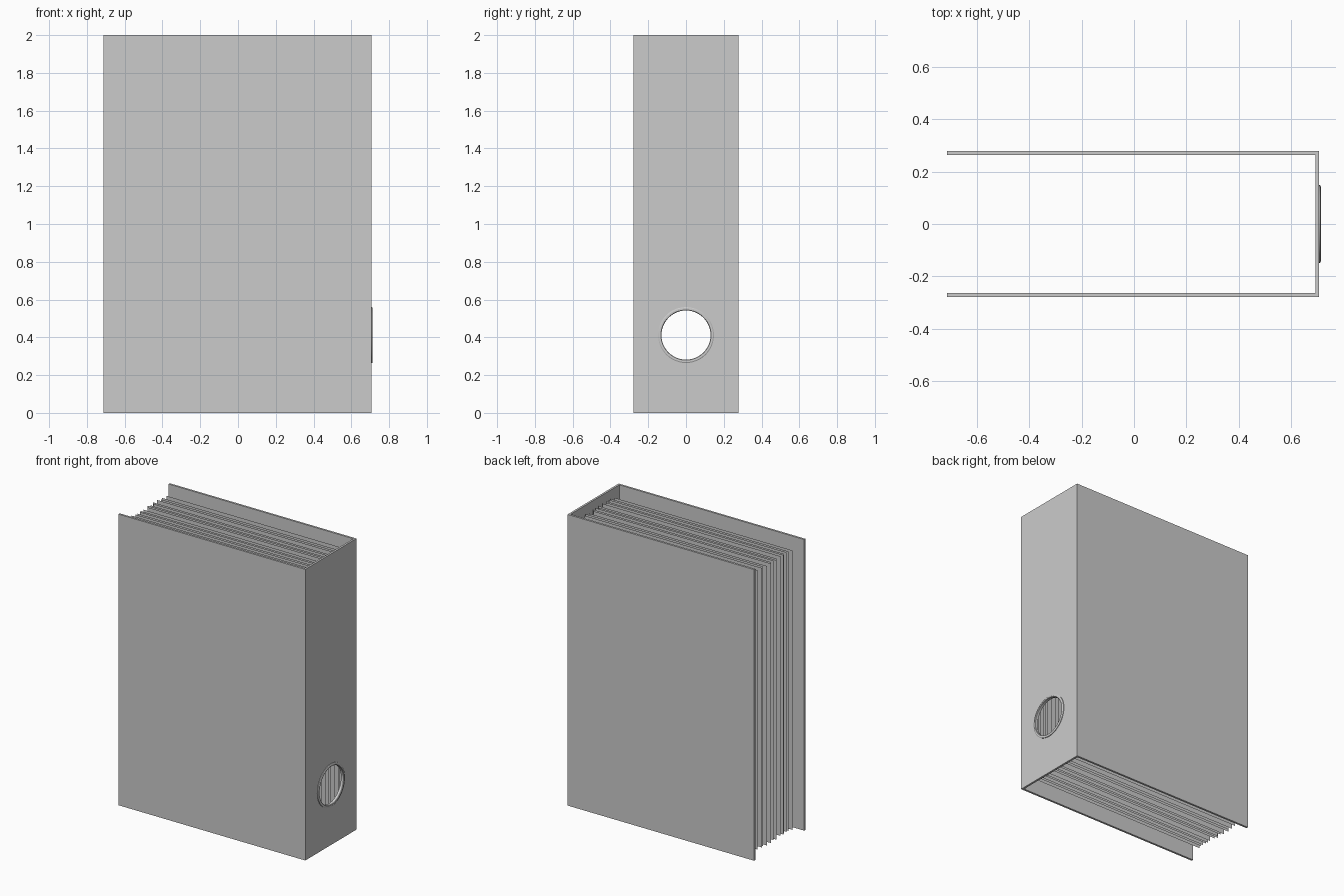
import bpy, math
from mathutils import Vector

if "Cube" in bpy.data.objects:
    bpy.data.objects.remove(bpy.data.objects["Cube"])

HOLE_Z = 0.412
HALF_W = 0.278
BOARD = 0.014


def mesh_object(name, verts, faces):
    mesh = bpy.data.meshes.new(name)
    mesh.from_pydata(verts, [], faces)
    obj = bpy.data.objects.new(name, mesh)
    bpy.context.collection.objects.link(obj)
    return obj


def box(name, lo, hi):
    lo, hi = Vector(lo), Vector(hi)
    bpy.ops.mesh.primitive_cube_add(size=1, location=(lo + hi) / 2)
    obj = bpy.context.object
    obj.name = name
    obj.scale = hi - lo
    bpy.ops.object.transform_apply(location=False, rotation=False, scale=True)
    return obj


# Front and back cover boards
for name, s in (("front_cover", -1), ("back_cover", 1)):
    y0, y1 = sorted((s * HALF_W, s * (HALF_W - BOARD)))
    box(name, (-0.713, y0, 0), (0.706, y1, 2))

# Spine board with finger hole
inner = HALF_W - BOARD
spine = box("spine", (0.692, -inner, 0), (0.706, inner, 2))
bpy.ops.mesh.primitive_cylinder_add(vertices=48, radius=0.135, depth=0.2,
                                    location=(0.7, 0, HOLE_Z),
                                    rotation=(0, math.pi / 2, 0))
cutter = bpy.context.object
cutter.name = "hole_cutter"
cutter.hide_render = True
cutter.hide_set(True)
cut = spine.modifiers.new("finger_hole", 'BOOLEAN')
cut.operation = 'DIFFERENCE'
cut.object = cutter

# Grommet lining the finger hole: (radius, x) profile turned about x
profile = [(0.130, 0.692), (0.130, 0.710), (0.133, 0.713),
           (0.143, 0.713), (0.148, 0.710), (0.148, 0.706),
           (0.135, 0.706), (0.135, 0.692)]
SEG, n = 48, len(profile)
verts = [(x, r * math.cos(a), HOLE_Z + r * math.sin(a))
         for a in (2 * math.pi * i / SEG for i in range(SEG))
         for r, x in profile]
faces = [(i * n + j, i * n + (j + 1) % n,
          (i + 1) % SEG * n + (j + 1) % n, (i + 1) % SEG * n + j)
         for i in range(SEG) for j in range(n)]
grommet = mesh_object("hole_grommet", verts, faces)
bpy.ops.object.select_all(action='DESELECT')
grommet.select_set(True)
bpy.context.view_layer.objects.active = grommet
bpy.ops.object.mode_set(mode='EDIT')
bpy.ops.mesh.select_all(action='SELECT')
bpy.ops.mesh.normals_make_consistent(inside=False)
bpy.ops.object.mode_set(mode='OBJECT')
bpy.ops.object.shade_smooth_by_angle(angle=math.radians(30))

# Loose paper sheets: (y position, slide toward the open side)
sheets = [(0.193, 0), (0.152, 0.007), (0.130, 0), (0.110, 0.014),
          (0.066, 0.015), (0.049, 0), (0.021, 0), (0.006, 0.014),
          (-0.013, 0), (-0.056, 0), (-0.082, 0.006), (-0.097, 0),
          (-0.125, 0), (-0.143, 0), (-0.170, 0.011)]
for i, (y, slide) in enumerate(sheets):
    x0, x1, z0, z1 = -0.678 - slide, 0.673 - slide, 0.035, 1.955
    mesh_object(f"paper_sheet_{i + 1}",
                [(x0, y, z0), (x1, y, z0), (x1, y, z1), (x0, y, z1)],
                [(0, 1, 2, 3)])
